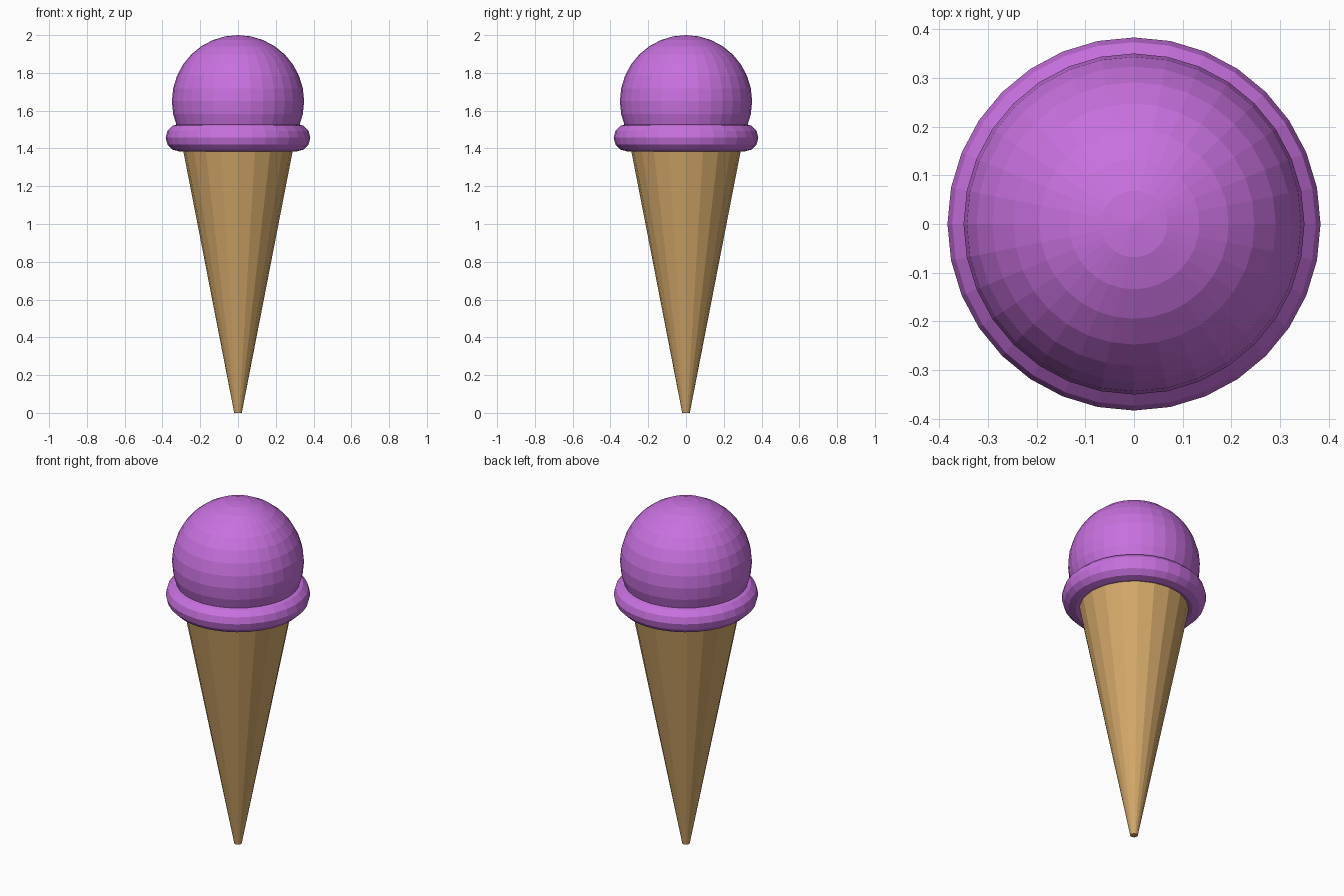
import bpy, math

if "Cube" in bpy.data.objects:
    bpy.data.objects.remove(bpy.data.objects["Cube"])


def material(name, rgb):
    m = bpy.data.materials.new(name)
    m.diffuse_color = (*rgb, 1.0)
    m.use_nodes = True
    m.node_tree.nodes["Principled BSDF"].inputs["Base Color"].default_value = m.diffuse_color
    return m


def finish(name, mat):
    ob = bpy.context.object
    ob.name = name
    ob.data.materials.append(mat)
    return ob


wafer = material("wafer tan", (0.65, 0.39, 0.14))
berry = material("berry purple", (0.58, 0.165, 0.74))

# Tapered wafer cone with a tiny blunt tip
CONE_TOP = 1.45
bpy.ops.mesh.primitive_cone_add(vertices=20, radius1=0.02, radius2=0.302,
                                depth=CONE_TOP, location=(0, 0, CONE_TOP / 2))
finish("wafer_cone", wafer)

# Rolled lip of ice cream around the rim
bpy.ops.mesh.primitive_torus_add(major_segments=32, minor_segments=12,
                                 major_radius=0.31, minor_radius=0.073,
                                 location=(0, 0, 1.457))
finish("ice_cream_lip", berry)

# Scoop
bpy.ops.mesh.primitive_uv_sphere_add(segments=32, ring_count=16, radius=0.35,
                                     location=(0, 0, 1.65))
finish("ice_cream_scoop", berry)
